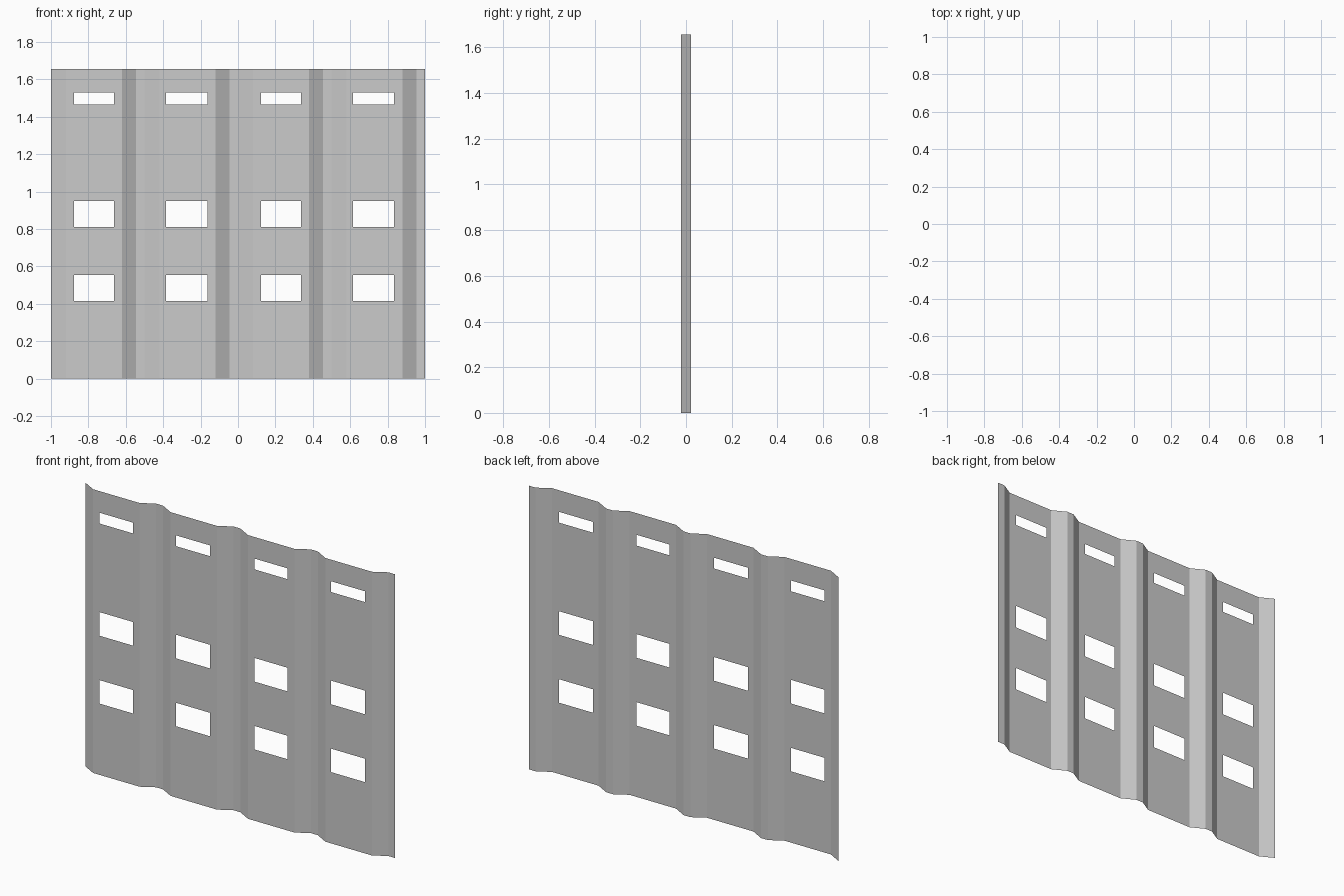
import bpy, bmesh

if "Cube" in bpy.data.objects:
    bpy.data.objects.remove(bpy.data.objects["Cube"])

HEIGHT = 1.656
DEPTH = 0.022
WINDOWS_X = [(-0.878, -0.663), (-0.384, -0.164), (0.122, 0.336), (0.615, 0.834)]
WINDOWS_Z = [(0.416, 0.553), (0.812, 0.950), (1.467, 1.530)]

# corrugated cross-section: rib falls to a flat front panel, then rises to the next rib
profile = []
for i, (a, b) in enumerate(WINDOWS_X):
    x0 = -1 + 0.5 * i
    profile += [(x0, DEPTH), (x0 + 0.08, -DEPTH), (a, -DEPTH), (b, -DEPTH),
                (x0 + 0.38, -DEPTH), (x0 + 0.455, DEPTH)]
profile.append((1, DEPTH))
levels = [0] + [z for pair in WINDOWS_Z for z in pair] + [HEIGHT]

# single-skin sheet, leaving out the window cells
bm = bmesh.new()
grid = [[bm.verts.new((x, y, z)) for x, y in profile] for z in levels]
for r in range(len(levels) - 1):
    for c in range(len(profile) - 1):
        if r % 2 == 1 and c % 6 == 2:
            continue
        bm.faces.new((grid[r][c], grid[r][c + 1], grid[r + 1][c + 1], grid[r + 1][c]))

mesh = bpy.data.meshes.new("corrugated_wall")
bm.to_mesh(mesh)
bm.free()
wall = bpy.data.objects.new("corrugated_wall", mesh)
bpy.context.collection.objects.link(wall)
